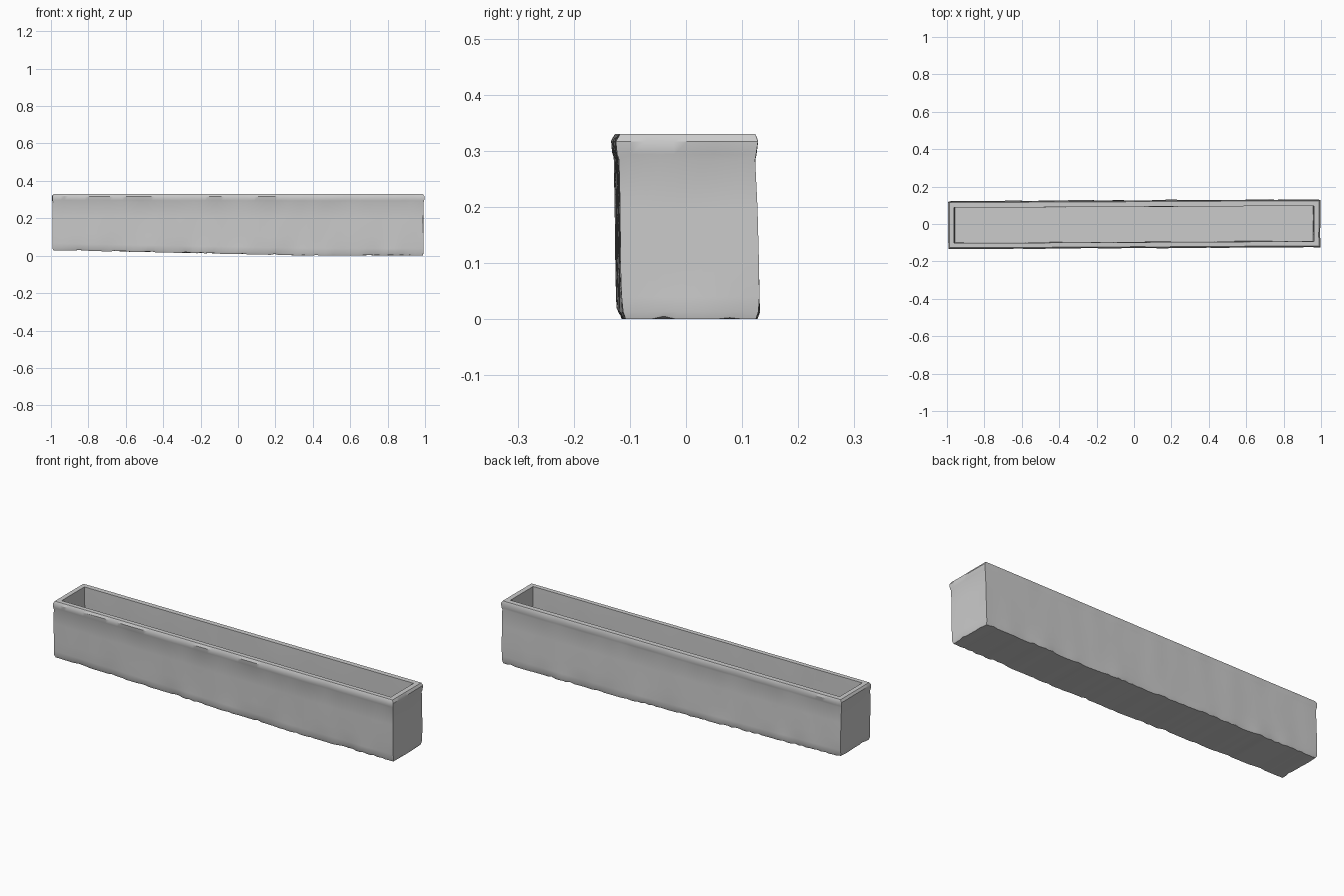
import bpy, bmesh, random
from mathutils import Vector, noise

if "Cube" in bpy.data.objects:
    bpy.data.objects.remove(bpy.data.objects["Cube"])

random.seed(4)
NX, NY = 90, 10          # divisions along the long and short sides
TOP, FLOOR = 0.338, 0.06


def bottom_z(x):
    # underside rises gently toward the left end
    return 0.008 + max(0.0, 0.4 - x) * 0.021


def outline(x0, x1, y0, y1):
    # evenly divided rectangle, counter-clockwise from front left
    pts = [(x0 + (x1 - x0) * i / NX, y0) for i in range(NX)]
    pts += [(x1, y0 + (y1 - y0) * i / NY) for i in range(NY)]
    pts += [(x1 - (x1 - x0) * i / NX, y1) for i in range(NX)]
    pts += [(x0, y1 - (y1 - y0) * i / NY) for i in range(NY)]
    return pts


# Profile: height fraction, x0, x1, y0, y1, surface roughness
outer = [
    (0.00, -0.990, 0.982, -0.113, 0.124, 0.006),
    (0.04, -0.995, 0.986, -0.118, 0.129, 0.006),
    (0.12, -0.995, 0.986, -0.119, 0.129, 0.003),
    (0.30, -0.995, 0.986, -0.120, 0.127, 0.002),
    (0.60, -0.995, 0.986, -0.121, 0.124, 0.002),
    (0.86, -0.995, 0.987, -0.122, 0.121, 0.002),
    (0.89, -0.997, 0.990, -0.125, 0.123, 0.003),
    (0.96, -0.998, 0.992, -0.127, 0.126, 0.003),
    (1.00, -0.990, 0.984, -0.120, 0.121, 0.001),
]
inner = [
    (TOP, -0.966, 0.958, -0.096, 0.094, 0.0),
    (0.25, -0.964, 0.956, -0.095, 0.094, 0.002),
    (0.15, -0.964, 0.956, -0.095, 0.096, 0.002),
    (FLOOR, -0.962, 0.954, -0.093, 0.095, 0.001),
]

bm = bmesh.new()
rings = []


def add_ring(x0, x1, y0, y1, rough, height, chip=0.0):
    ring = []
    for x, y in outline(x0, x1, y0, y1):
        z = height(x)
        y += 0.005 * x                       # slight skew in plan
        n = noise.noise_vector(Vector((x * 9, y * 9, z * 9)))
        z += chip * max(0.0, random.random() - 0.6)
        ring.append(bm.verts.new((x + n.x * rough, y + n.y * rough, z)))
    rings.append(ring)


# Outer walls and rolled rim
for f, x0, x1, y0, y1, r in outer:
    add_ring(x0, x1, y0, y1, r,
             lambda x, f=f: bottom_z(x) + (TOP - bottom_z(x)) * f,
             0.014 if f == 0 else 0.0)
# Inner walls
for z, x0, x1, y0, y1, r in inner:
    add_ring(x0, x1, y0, y1, r, lambda x, z=z: z)

for a, b in zip(rings, rings[1:]):
    n = len(a)
    for i in range(n):
        bm.faces.new((a[i], a[(i + 1) % n], b[(i + 1) % n], b[i]))


def cap(ring):
    # strips joining front edge to back edge, with the end points in end strips
    front = ring[:NX + 1]
    right = ring[NX + 1:NX + NY]
    back = ring[NX + NY:2 * NX + NY + 1][::-1]
    left = ring[2 * NX + NY + 1:]
    for i in range(NX):
        poly = [front[i], front[i + 1]]
        if i == NX - 1:
            poly += right
        poly += [back[i + 1], back[i]]
        if i == 0:
            poly += left
        bm.faces.new(poly)


# Underside and inside floor
cap(rings[0])
cap(rings[-1])
bmesh.ops.recalc_face_normals(bm, faces=bm.faces[:])
low = min(v.co.z for v in bm.verts)
for v in bm.verts:
    v.co += Vector((0.004, -0.002, -low))

mesh = bpy.data.meshes.new("planter_trough")
bm.to_mesh(mesh)
bm.free()
trough = bpy.data.objects.new("planter_trough", mesh)
bpy.context.collection.objects.link(trough)
bpy.context.view_layer.objects.active = trough
trough.select_set(True)
bpy.ops.object.shade_smooth_by_angle(angle=0.6)
